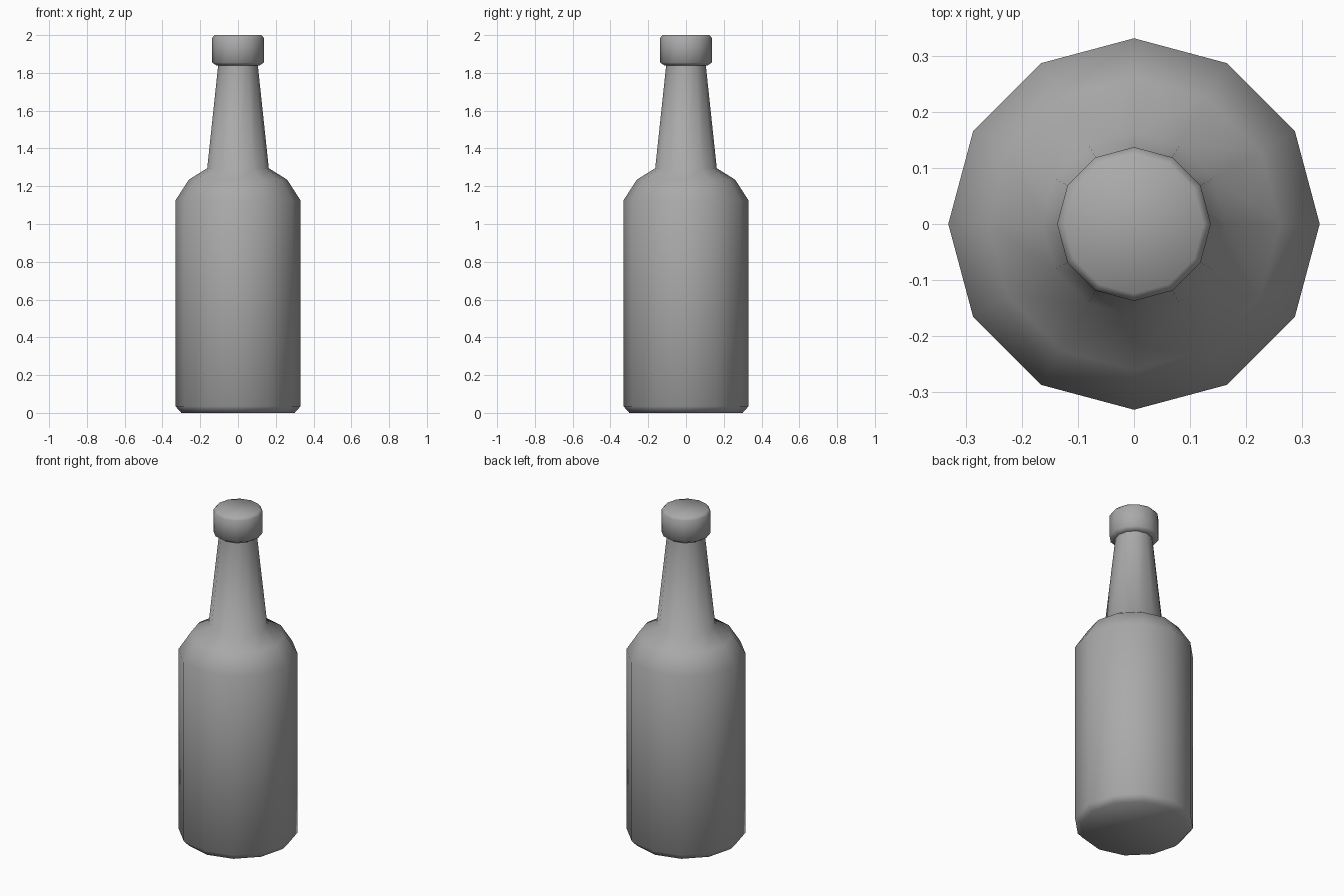
import bpy
import bmesh
from math import cos, sin, pi, radians

cube = bpy.data.objects.get("Cube")
if cube:
    bpy.data.objects.remove(cube, do_unlink=True)

SIDES = 12

grey = bpy.data.materials.new("plain grey")
grey.use_nodes = True
colour = (0.4, 0.4, 0.4, 1)
grey.diffuse_color = colour
grey.node_tree.nodes["Principled BSDF"].inputs["Base Color"].default_value = colour


def lathe(name, profile, smooth_angle):
    """Closed twelve-sided solid from (radius, height) pairs, bottom to top."""
    bm = bmesh.new()
    rings = [[bm.verts.new((r * cos(2 * pi * i / SIDES), r * sin(2 * pi * i / SIDES), z))
              for i in range(SIDES)] for r, z in profile]
    for low, high in zip(rings, rings[1:]):
        for i in range(SIDES):
            j = (i + 1) % SIDES
            bm.faces.new((low[i], low[j], high[j], high[i]))
    bm.faces.new(rings[0][::-1])
    bm.faces.new(rings[-1])
    mesh = bpy.data.meshes.new(name)
    bm.to_mesh(mesh)
    bm.free()
    mesh.materials.append(grey)
    obj = bpy.data.objects.new(name, mesh)
    bpy.context.collection.objects.link(obj)
    bpy.ops.object.select_all(action="DESELECT")
    obj.select_set(True)
    bpy.context.view_layer.objects.active = obj
    bpy.ops.object.shade_smooth_by_angle(angle=radians(smooth_angle))
    return obj


# Glass body: chamfered base, straight wall, rounded shoulder, tapered neck
lathe("bottle_body", [(0.30, 0), (0.331, 0.035), (0.331, 1.125), (0.26, 1.235),
                      (0.163, 1.295), (0.104, 1.85)], 60)

# Cap with chamfered rims
lathe("bottle_cap", [(0.115, 1.84), (0.137, 1.855), (0.137, 1.985), (0.124, 2.0)], 60)
